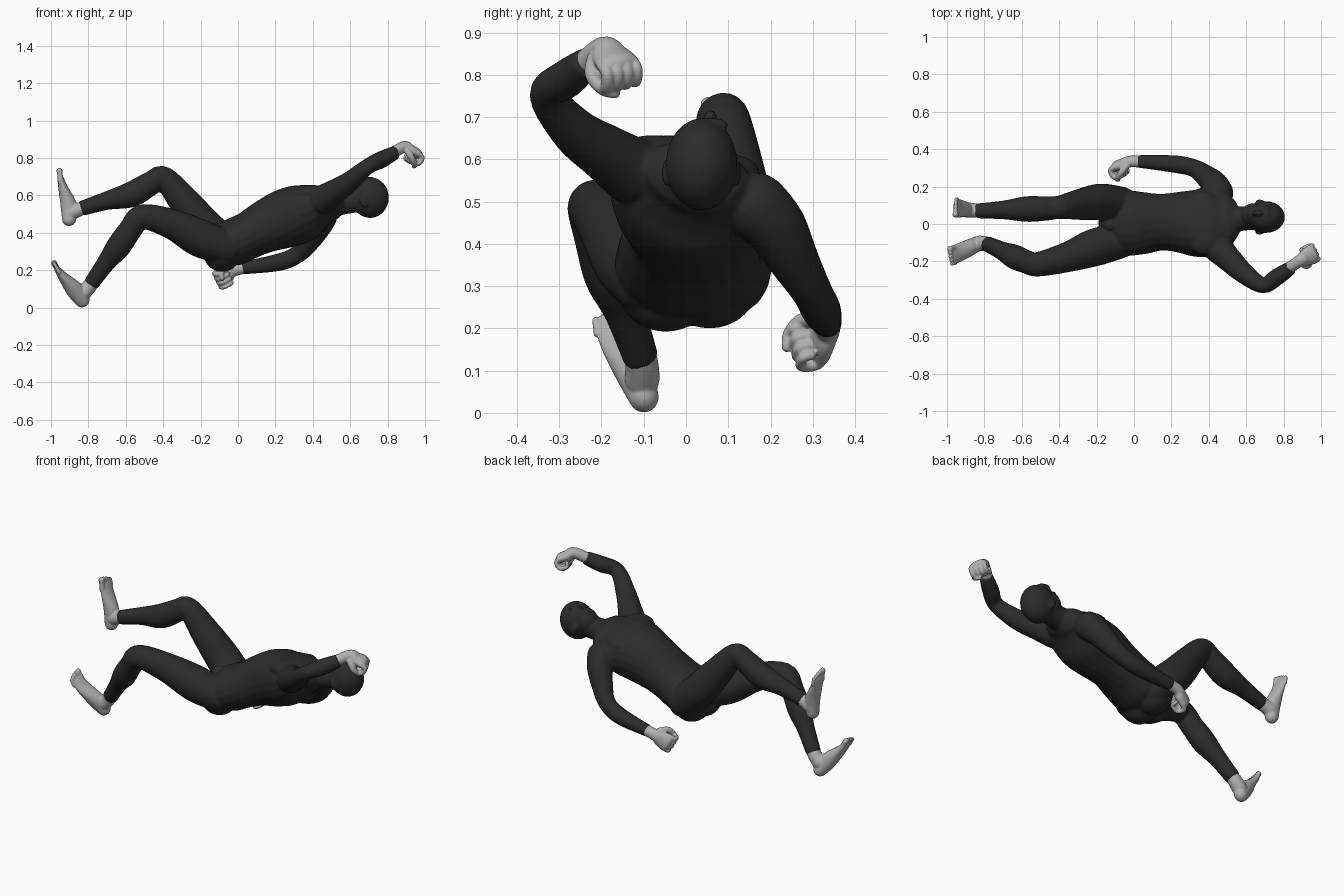
import bpy, bmesh, math
from mathutils import Vector, Matrix

if "Cube" in bpy.data.objects:
    bpy.data.objects.remove(bpy.data.objects["Cube"])


def material(name, rgb):
    m = bpy.data.materials.new(name)
    m.use_nodes = True
    m.diffuse_color = (*rgb, 1)
    bsdf = m.node_tree.nodes["Principled BSDF"]
    bsdf.inputs["Base Color"].default_value = (*rgb, 1)
    bsdf.inputs["Roughness"].default_value = 0.7
    return m


DARK = material("dark suit", (0.025, 0.025, 0.025))
PALE = material("pale grey skin", (0.44, 0.44, 0.44))


def spline(pts, steps=5):
    """Catmull-Rom resampling of tuples of any length."""
    p = [pts[0]] + list(pts) + [pts[-1]]
    out = []
    for i in range(1, len(p) - 2):
        for k in range(steps):
            t = k / steps
            out.append([0.5 * (2 * b + (c - a) * t + (2 * a - 5 * b + 4 * c - d) * t * t
                               + (3 * b - a - 3 * c + d) * t ** 3)
                        for a, b, c, d in zip(*p[i - 1:i + 3])])
    return out + [list(pts[-1])]


def tube(bm, pts, ref=(0, 1, 0), sides=20, flat_end=False):
    """Rounded sweep; each point is x, y, z, half width[, half depth[, roll]]."""
    full = [tuple(q) + ((q[3], 0) if len(q) == 4 else (0,) if len(q) == 5 else ()) for q in pts]
    path = spline(full)
    pos = [Vector(q[:3]) for q in path]
    rings = []
    last = len(path) - 1
    for i, q in enumerate(path):
        t = (pos[min(i + 1, last)] - pos[max(i - 1, 0)]).normalized()
        s = Vector(ref)
        s = (s - t * s.dot(t)).normalized()
        s = Matrix.Rotation(math.radians(q[5]), 3, t) @ s
        n = t.cross(s)
        here = [(0, 1)]
        cap = [(math.sin(a), math.cos(a)) for a in (0.4, 0.8, 1.15, 1.45)]
        if i == 0:
            here = [(-o, c) for o, c in reversed(cap)] + here
        if i == last and not flat_end:
            here = here + cap
        for o, c in here:
            mid = pos[i] + t * o * min(q[3], q[4])
            rings.append([bm.verts.new(mid + (s * math.cos(a) * q[3] + n * math.sin(a) * q[4]) * c)
                          for a in (2 * math.pi * k / sides for k in range(sides))])
    for a, b in zip(rings, rings[1:]):
        for k in range(sides):
            j = (k + 1) % sides
            bm.faces.new((a[k], a[j], b[j], b[k]))
    bm.faces.new(rings[0][::-1])
    bm.faces.new(rings[-1])


def ball(bm, centre, radii, tilt=0):
    m = (Matrix.Translation(centre) @ Matrix.Rotation(math.radians(tilt), 4, 'Y')
         @ Matrix.Diagonal((*radii, 1)))
    bmesh.ops.create_uvsphere(bm, u_segments=24, v_segments=16, radius=1, matrix=m)


def finish(name, bm, mat, voxel, smooth):
    """Fuse the overlapping volumes into one smooth skin."""
    bmesh.ops.recalc_face_normals(bm, faces=bm.faces)
    me = bpy.data.meshes.new(name)
    bm.to_mesh(me)
    bm.free()
    me.materials.append(mat)
    ob = bpy.data.objects.new(name, me)
    bpy.context.collection.objects.link(ob)
    r = ob.modifiers.new("fuse", 'REMESH')
    r.mode = 'VOXEL'
    r.voxel_size = voxel
    r.use_smooth_shade = True
    s = ob.modifiers.new("soften", 'SMOOTH')
    s.factor = 0.5
    s.iterations = smooth


# Torso and neck, chest rolled against the hips
body = bmesh.new()
tube(body, [(-0.09, 0.01, 0.315, .13, .10, 0), (-0.03, 0.005, 0.345, .172, .127, 0),
            (0.06, 0.005, 0.388, .165, .127, 0), (0.15, 0.01, 0.434, .152, .142, -4),
            (0.25, 0.01, 0.475, .165, .159, -9), (0.345, 0.005, 0.504, .185, .154, -14),
            (0.42, 0.015, 0.533, .19, .125, -14), (0.485, 0.025, 0.55, .142, .088, -14)])
tube(body, [(0.44, 0.02, 0.545, .090), (0.55, 0.027, 0.562, .067), (0.66, 0.035, 0.578, .066)])
for side in (-1, 1):
    ball(body, (-0.085, side * 0.052 + 0.004, 0.293 + side * 0.004), (.10, .112, .097))  # buttocks
    ball(body, (0.37, side * 0.085 + 0.005, 0.592 - side * 0.022), (.085, .085, .042), -8)  # chest
ball(body, (-0.12, 0.0, 0.40), (.055, .045, .05))

# Head: skull, jaw, nose, brow, lips, ears
ball(body, (0.706, 0.037, 0.588), (.101, .085, .109))
ball(body, (0.638, 0.047, 0.605), (.071, .064, .076))
ball(body, (0.664, 0.058, 0.694), (.030, .016, .024))
ball(body, (0.712, 0.052, 0.682), (.016, .050, .018))
ball(body, (0.620, 0.054, 0.673), (.015, .028, .014))
for y in (-0.046, 0.120):
    ball(body, (0.672, y, 0.568), (.022, .011, .034), -15)

# Arms: one raised beyond the head, one hanging low
tube(body, [(0.45, -0.13, 0.575, .080), (0.51, -0.19, 0.615, .068), (0.59, -0.265, 0.668, .056),
            (0.69, -0.328, 0.752, .043), (0.765, -0.283, 0.79, .046), (0.842, -0.232, 0.83, .037)],
     ref=(0, 0, 1), flat_end=True)
tube(body, [(0.452, 0.165, 0.490, .080), (0.430, 0.212, 0.440, .073), (0.385, 0.255, 0.362, .060),
            (0.322, 0.298, 0.287, .048), (0.22, 0.320, 0.243, .047), (0.022, 0.335, 0.211, .034)],
     ref=(0, 0, 1), flat_end=True)

# Legs: low bent leg and high bent leg
tube(body, [(-0.06, -0.09, 0.32, .09), (-0.20, -0.122, 0.37, .102), (-0.35, -0.175, 0.445, .082),
            (-0.512, -0.215, 0.486, .066), (-0.575, -0.202, 0.417, .063), (-0.64, -0.175, 0.325, .066),
            (-0.705, -0.144, 0.24, .050), (-0.785, -0.106, 0.127, .042)], flat_end=True)
tube(body, [(-0.07, 0.10, 0.33, .10), (-0.18, 0.118, 0.435, .098), (-0.285, 0.105, 0.563, .084),
            (-0.395, 0.09, 0.692, .063), (-0.46, 0.083, 0.668, .064), (-0.57, 0.08, 0.605, .069),
            (-0.70, 0.075, 0.572, .050), (-0.84, 0.07, 0.529, .040)], flat_end=True)
finish("suited_body", body, DARK, 0.007, 5)


def fist(name, cuff, wrist, d, n, thumb_sign, size):
    """d runs along the hand, n is the way the fingers curl."""
    bm = bmesh.new()
    w, d = Vector(wrist), Vector(d).normalized()
    n = Vector(n)
    n = (n - d * n.dot(d)).normalized()
    s = d.cross(n) * thumb_sign

    def at(a, b, c):
        return w + (d * a + n * b + s * c) * size

    tube(bm, [(*cuff, .032), (*w, .033, .031), (*at(.035, .005, 0), .047, .030),
              (*at(.068, .008, 0), .052, .027)], ref=s)
    for i in range(4):
        c = 0.033 - i * 0.022
        r = (.015, .0155, .015, .013)[i]
        tube(bm, [(*at(.06, .006, c), r), (*at(.088, .018, c), r), (*at(.08, .050, c), r),
                  (*at(.045, .052, c), r * .9), (*at(.04, .035, c), r * .85)], ref=s, sides=10)
    tube(bm, [(*at(.01, .012, .025), .019), (*at(.035, .035, .044), .017),
              (*at(.065, .058, .035), .015), (*at(.075, .068, .012), .013)], ref=d, sides=10)
    finish(name, bm, PALE, 0.004, 2)


fist("raised_hand", (0.815, -0.247, 0.818), (0.888, -0.195, 0.860),
     (.85, .42, -.30), (-.2, .1, -1), -1, 1.17)
fist("low_hand", (0.06, 0.333, 0.217), (-0.022, 0.334, 0.200),
     (-.85, -.15, -.45), (0, -.95, -.3), 1, 1.2)


def foot(name, ankle, sole, toe_dir, big):
    """big is the y direction in which the big toe lies."""
    bm = bmesh.new()
    tube(bm, ankle)
    tube(bm, sole)
    base, d = Vector(sole[-1][:3]), Vector(toe_dir).normalized()
    for i in range(5):
        r = (.017, .013, .0125, .0115, .011)[i]
        length = (.036, .036, .03, .022, .013)[i]
        b = base + Vector((0, big * (0.036 - i * 0.0205), 0))
        tube(bm, [(*(b - d * .02), r), (*(b + d * length * .5), r * .9), (*(b + d * length), r)],
             sides=10)
    finish(name, bm, PALE, 0.0045, 3)


foot("low_foot",
     [(-0.755, -0.120, 0.17, .036), (-0.79, -0.105, 0.12, .039), (-0.825, -0.104, 0.08, .042)],
     [(-0.832, -0.100, 0.038, .036, .040), (-0.873, -0.123, 0.095, .044, .047),
      (-0.933, -0.152, 0.162, .050, .028), (-0.966, -0.165, 0.206, .050, .016)],
     (-.45, -.1, .85), 1)
foot("high_foot",
     [(-0.80, 0.07, 0.541, .034), (-0.85, 0.072, 0.525, .038), (-0.89, 0.075, 0.51, .042)],
     [(-0.903, 0.073, 0.472, .036, .038), (-0.905, 0.078, 0.545, .041, .044),
      (-0.935, 0.084, 0.64, .049, .026), (-0.95, 0.087, 0.695, .050, .016)],
     (-.12, 0, 1), -1)
